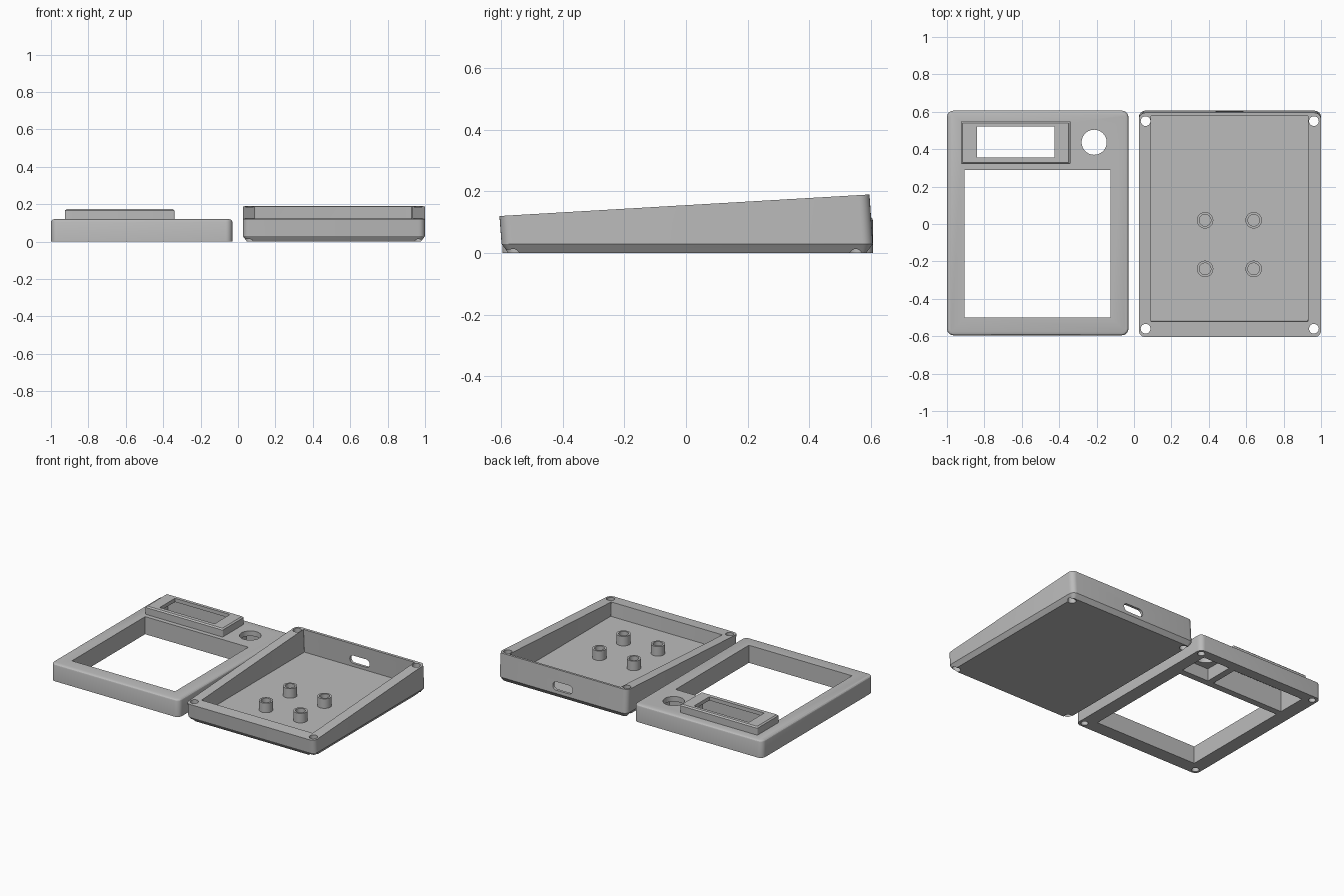
import bpy, bmesh, math

if "Cube" in bpy.data.objects:
    bpy.data.objects.remove(bpy.data.objects["Cube"])

SLOPE = 0.058  # tilt of the tray rim

grey = bpy.data.materials.new("plain grey")
grey.diffuse_color = (0.5, 0.5, 0.5, 1)
grey.use_nodes = True
grey.node_tree.nodes["Principled BSDF"].inputs["Base Color"].default_value = grey.diffuse_color


def rounded_rect(x0, x1, y0, y1, r, seg=6):
    pts = []
    for i, (cx, cy) in enumerate(((x1 - r, y1 - r), (x0 + r, y1 - r),
                                  (x0 + r, y0 + r), (x1 - r, y0 + r))):
        for k in range(seg + 1):
            a = math.pi / 2 * (i + k / seg)
            pts.append((cx + r * math.cos(a), cy + r * math.sin(a)))
    return pts


def loft(name, rings):
    """Closed solid through a stack of equal-length point rings."""
    bm = bmesh.new()
    loops = [[bm.verts.new(p) for p in ring] for ring in rings]
    n = len(loops[0])
    for a, b in zip(loops, loops[1:]):
        for i in range(n):
            j = (i + 1) % n
            bm.faces.new((a[i], a[j], b[j], b[i]))
    bm.faces.new(loops[0][::-1])
    bm.faces.new(loops[-1])
    bmesh.ops.recalc_face_normals(bm, faces=bm.faces)
    me = bpy.data.meshes.new(name)
    bm.to_mesh(me)
    bm.free()
    me.materials.append(grey)
    ob = bpy.data.objects.new(name, me)
    bpy.context.collection.objects.link(ob)
    return ob


def slab(name, x0, x1, y0, y1, levels, r):
    """Rounded block; levels are (z, inset), z may be a function of y."""
    rings = []
    for z, d in levels:
        pts = rounded_rect(x0 + d, x1 - d, y0 + d, y1 - d, max(r - d, 0.002))
        rings.append([(x, y - SLOPE * z(y), z(y)) if callable(z) else (x, y, z)
                      for x, y in pts])
    return loft(name, rings)


def box(x0, x1, y0, y1, z0, z1):
    return loft("cutter", [[(x0, y0, z), (x1, y0, z), (x1, y1, z), (x0, y1, z)]
                           for z in (z0, z1)])


def tube(name, x, y, r, z0, z1, n=40):
    ring = [(x + r * math.cos(2 * math.pi * i / n), y + r * math.sin(2 * math.pi * i / n))
            for i in range(n)]
    return loft(name, [[(a, b, z) for a, b in ring] for z in (z0, z1)])


def combine(ob, other, op):
    m = ob.modifiers.new("bool", 'BOOLEAN')
    m.operation, m.solver, m.object = op, 'EXACT', other
    dg = bpy.context.evaluated_depsgraph_get()
    me = bpy.data.meshes.new_from_object(ob.evaluated_get(dg))
    ob.modifiers.clear()
    ob.data = me
    bpy.data.objects.remove(other)


# Lid: softened slab with raised display bezel
lid = slab("lid", -1, -0.03, -0.595, 0.606,
           [(0, 0), (0.106, 0), (0.112, 0.002), (0.117, 0.007), (0.12, 0.016)], 0.035)
bezel = slab("bezel", -0.925, -0.34, 0.32, 0.55,
             [(0.09, 0), (0.167, 0), (0.175, 0.009)], 0.006)
combine(lid, bezel, 'UNION')

# Lid openings: key area, display window and pocket, knob hole and pocket
for c in (box(-0.905, -0.125, -0.5, 0.29, -0.1, 0.3),
          box(-0.84, -0.425, 0.355, 0.52, -0.1, 0.3),
          box(-0.905, -0.36, 0.335, 0.535, -0.1, 0.15),
          box(-0.315, -0.11, 0.335, 0.54, -0.1, 0.085),
          tube("cutter", -0.213, 0.437, 0.067, -0.1, 0.3)):
    combine(lid, c, 'DIFFERENCE')
# Blind screw holes under the lid
for x in (-0.962, -0.068):
    for y in (-0.557, 0.565):
        combine(lid, tube("cutter", x, y, 0.023, -0.1, 0.08, 24), 'DIFFERENCE')


# Tray: wedge with chamfered base and sloped rim
def rim(y):
    return 0.155 + SLOPE * y


def above(y):
    return 0.3 + SLOPE * y


tray = slab("tray", 0.026, 1.0, -0.598, 0.606,
            [(0, 0.022), (0.03, 0), (rim, 0)], 0.035)
combine(tray, slab("cutter", 0.09, 0.93, -0.515, 0.588,
                   [(0.03, 0), (above, 0)], 0.003), 'DIFFERENCE')
# Standoffs with blind holes
for x in (0.38, 0.64):
    for y in (0.02, -0.24):
        post = tube("standoff", x, y, 0.044, 0.02, 0.095)
        combine(post, tube("cutter", x, y, 0.031, 0.045, 0.2), 'DIFFERENCE')
        combine(tray, post, 'UNION')
# Through screw holes
for x in (0.062, 0.962):
    for y in (-0.56, 0.55):
        combine(tray, tube("cutter", x, y, 0.026, -0.1, 0.4, 24), 'DIFFERENCE')
# Cable slot in the back wall
slot = rounded_rect(0.435, 0.585, 0.052, 0.108, 0.027)
combine(tray, loft("cutter", [[(x, y, z) for x, z in slot] for y in (0.54, 0.7)]),
        'DIFFERENCE')

# Smooth rounded corners, keep edges sharp
for ob in (lid, tray):
    bpy.ops.object.select_all(action='DESELECT')
    ob.select_set(True)
    bpy.context.view_layer.objects.active = ob
    bpy.ops.object.shade_smooth_by_angle(angle=math.radians(25))
